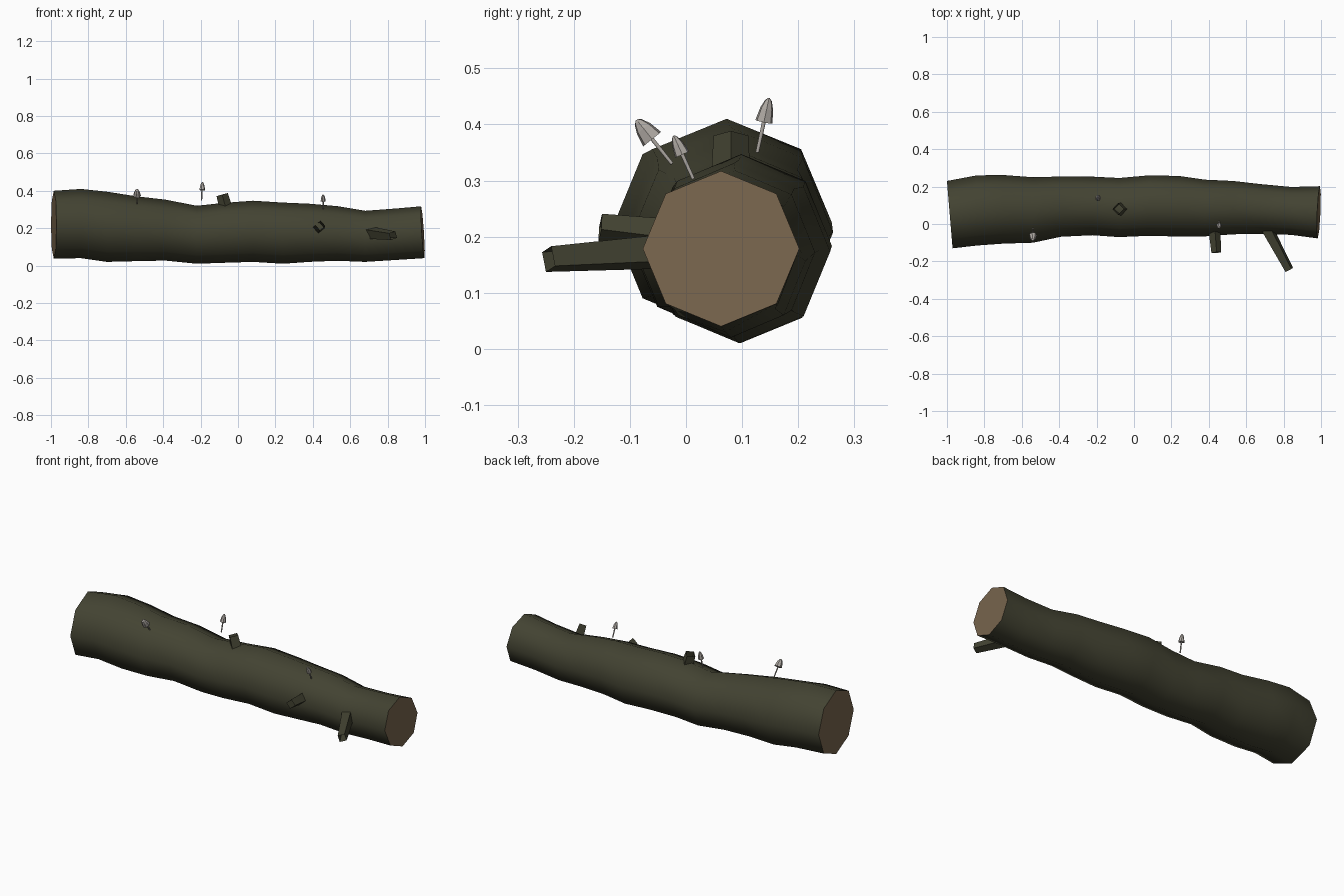
import bpy, bmesh, math
from mathutils import Vector

cube = bpy.data.objects.get("Cube")
if cube:
    bpy.data.objects.remove(cube)


def material(name, rgb):
    m = bpy.data.materials.new(name)
    m.use_nodes = True
    m.diffuse_color = (*rgb, 1)
    m.node_tree.nodes["Principled BSDF"].inputs["Base Color"].default_value = (*rgb, 1)
    return m


BARK = material("dark mossy bark", (0.056, 0.056, 0.032))
WOOD = material("cut wood", (0.19, 0.13, 0.075))
PALE = material("pale mushroom", (0.42, 0.39, 0.36))


def loft(name, rings, mats, smooth, cap_start=False, cap_end=False):
    """Skin a list of rings of points; end caps use the last material."""
    bm = bmesh.new()
    loops = [[bm.verts.new(p) for p in ring] for ring in rings]
    n = len(loops[0])
    for a, b in zip(loops, loops[1:]):
        for i in range(n):
            j = (i + 1) % n
            bm.faces.new((a[i], a[j], b[j], b[i])).smooth = smooth
    for wanted, ring in ((cap_start, rings[0]), (cap_end, rings[-1])):
        if wanted:
            face = bm.faces.new([bm.verts.new(p) for p in ring])
            face.material_index = len(mats) - 1
            # Turn each cap outwards
            middle = sum((Vector(p) for r in rings for p in r), Vector()) / (n * len(rings))
            face.normal_update()
            if face.normal.dot(face.calc_center_median() - middle) < 0:
                face.normal_flip()
    # Turn the skin outwards
    side = bm.faces[:] if not bm.faces.ensure_lookup_table() else []
    side = [f for f in side if len(f.verts) == 4 and f.material_index == 0]
    first = side[0]
    first.normal_update()
    centre = sum((Vector(p) for r in rings[:2] for p in r), Vector()) / (2 * n)
    if first.normal.dot(first.calc_center_median() - centre) < 0:
        bmesh.ops.reverse_faces(bm, faces=side)
    mesh = bpy.data.meshes.new(name)
    bm.to_mesh(mesh)
    bm.free()
    for m in mats:
        mesh.materials.append(m)
    obj = bpy.data.objects.new(name, mesh)
    bpy.context.collection.objects.link(obj)
    return obj


def spun(name, base, tip, profile, sides, mat, smooth, cap_end):
    """Rings along a straight axis: profile is (fraction, radius)."""
    base, tip = Vector(base), Vector(tip)
    axis = tip - base
    turn = Vector((0, 0, 1)).rotation_difference(axis)
    rings = []
    for t, r in profile:
        ring = []
        for i in range(sides):
            a = math.tau * i / sides
            ring.append(base + axis * t + turn @ Vector((r * math.cos(a), r * math.sin(a), 0)))
        rings.append(ring)
    return loft(name, rings, [mat], smooth, cap_end=cap_end)


# Log: x, front y, back y, bottom z, top z of each octagonal ring
sections = [
    (-0.985, -0.13, 0.23, 0.037, 0.40),
    (-0.84, -0.115, 0.26, 0.04, 0.41),
    (-0.70, -0.105, 0.262, 0.02, 0.395),
    (-0.54, -0.10, 0.25, 0.024, 0.37),
    (-0.39, -0.068, 0.254, 0.027, 0.353),
    (-0.22, -0.06, 0.253, 0.01, 0.32),
    (-0.08, -0.07, 0.246, 0.015, 0.335),
    (0.08, -0.063, 0.26, 0.02, 0.347),
    (0.24, -0.067, 0.257, 0.01, 0.337),
    (0.38, -0.066, 0.237, 0.02, 0.331),
    (0.53, -0.055, 0.23, 0.026, 0.318),
    (0.68, -0.053, 0.213, 0.02, 0.293),
    (0.84, -0.058, 0.198, 0.03, 0.305),
    (0.988, -0.077, 0.202, 0.04, 0.317),
]
rings = []
for k, (x, y0, y1, z0, z1) in enumerate(sections):
    lean_y = {0: -0.015, len(sections) - 1: 0.006}.get(k, 0)
    lean_z = -0.009 if k == len(sections) - 1 else 0
    ring = []
    for i in range(8):
        c, s = math.cos(math.tau * i / 8), math.sin(math.tau * i / 8)
        ring.append((x + lean_y * c + lean_z * s,
                     (y0 + y1) / 2 + (y1 - y0) / 2 * c,
                     (z0 + z1) / 2 + (z1 - z0) / 2 * s))
    rings.append(ring)
loft("log", rings, [BARK, WOOD], True, cap_start=True, cap_end=True)

# Broken branch stubs, four-sided with hollow ends
for name, base, tip, r0, r1 in (
    ("long_branch", (0.71, -0.02, 0.175), (0.83, -0.245, 0.16), 0.036, 0.026),
    ("short_branch", (0.43, -0.03, 0.20), (0.44, -0.153, 0.215), 0.032, 0.026),
    ("top_branch", (-0.06, 0.08, 0.29), (-0.085, 0.08, 0.38), 0.036, 0.031),
):
    spun(name, base, tip, [(0, r0), (1, r1)], 4, BARK, False, False)

# Mushrooms: stem foot, cap tip and cap radius
for side, foot, top, r in (
    ("middle", (-0.195, 0.127, 0.35), (-0.19, 0.148, 0.447), 0.016),
    ("right", (-0.54, -0.025, 0.33), (-0.54, -0.088, 0.408), 0.021),
    ("left", (0.455, 0.013, 0.303), (0.455, -0.022, 0.38), 0.014),
):
    spun(side + "_mushroom_stem", foot, top, [(0, 0.0035), (0.6, 0.004)], 6, PALE, True, False)
    spun(side + "_mushroom_cap", foot, top,
         [(0.56, 0.001), (0.56, r), (0.8, r * 0.75), (0.95, r * 0.4), (1, r * 0.1)],
         7, PALE, False, True)
